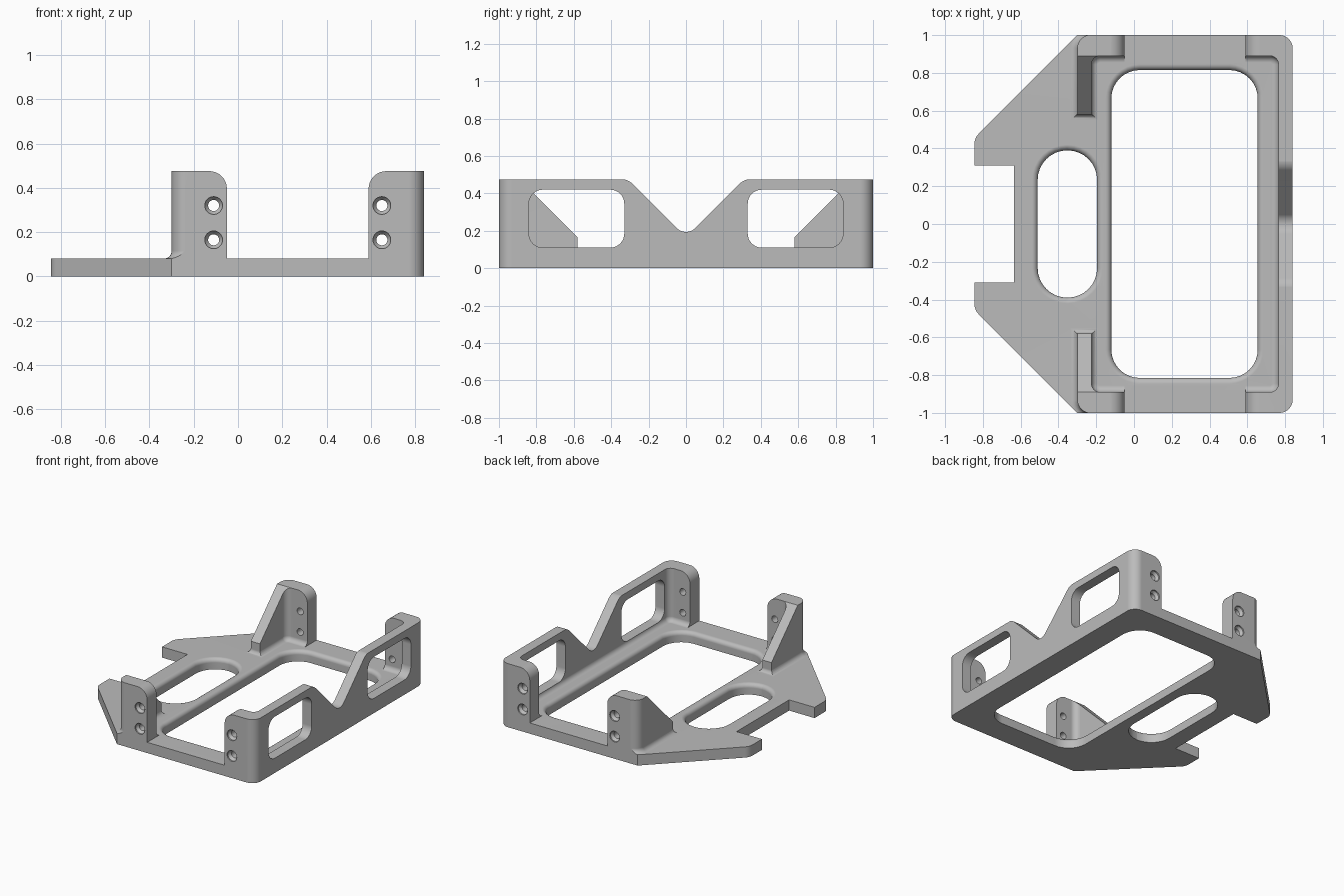
import bpy, bmesh, math
from mathutils import Vector

if "Cube" in bpy.data.objects:
    bpy.data.objects.remove(bpy.data.objects["Cube"], do_unlink=True)

FLOOR, TOP, FILLET = 0.08, 0.475, 0.035

grey = bpy.data.materials.new("machined grey")
grey.use_nodes = True
grey.diffuse_color = (0.5, 0.5, 0.5, 1)
grey.node_tree.nodes["Principled BSDF"].inputs["Base Color"].default_value = (0.5, 0.5, 0.5, 1)


def rounded(corners, seg=8):
    """Counter-clockwise polygon; each corner is (a, b) or (a, b, radius)."""
    out = []
    for i, c in enumerate(corners):
        p = Vector(c[:2])
        if len(c) == 2:
            out.append(p)
            continue
        u = (Vector(corners[i - 1][:2]) - p).normalized()
        v = (Vector(corners[(i + 1) % len(corners)][:2]) - p).normalized()
        half = u.angle(v) / 2
        centre = p + (u + v).normalized() * c[2] / math.sin(half)
        tangent = c[2] / math.tan(half)
        start, end = p + u * tangent - centre, p + v * tangent - centre
        sweep = start.angle(end)
        for k in range(seg + 1):
            t = k / seg
            out.append(centre + (start * math.sin((1 - t) * sweep)
                                 + end * math.sin(t * sweep)) / math.sin(sweep))
    return out


def rect(a0, a1, b0, b1, r):
    return rounded([(a0, b0, r), (a1, b0, r), (a1, b1, r), (a0, b1, r)])


def grow(loop, d):
    """Offset a counter-clockwise loop outward by d."""
    out = []
    for i, p in enumerate(loop):
        e, f = (p - loop[i - 1]).normalized(), (loop[(i + 1) % len(loop)] - p).normalized()
        n, m = Vector((e.y, -e.x)), Vector((f.y, -f.x))
        out.append(p + (n + m) * d / (1 + n.dot(m)))
    return out


def loft(name, loop, layers, axis="z"):
    """Stack copies of the loop; each layer is (outward offset, position on axis)."""
    place = {"x": lambda p, h: (h, p.x, p.y), "y": lambda p, h: (p.x, h, p.y),
             "z": lambda p, h: (p.x, p.y, h)}[axis]
    bm = bmesh.new()
    rings = [[bm.verts.new(place(p, h)) for p in (grow(loop, d) if d else loop)]
             for d, h in layers]
    n = len(loop)
    for low, high in zip(rings, rings[1:]):
        for i in range(n):
            j = (i + 1) % n
            bm.faces.new((low[i], low[j], high[j], high[i]))
    bm.faces.new(rings[0][::-1])
    bm.faces.new(rings[-1])
    bmesh.ops.recalc_face_normals(bm, faces=bm.faces)
    mesh = bpy.data.meshes.new(name)
    bm.to_mesh(mesh)
    bm.free()
    ob = bpy.data.objects.new(name, mesh)
    bpy.context.collection.objects.link(ob)
    mesh.materials.append(grey)
    return ob


def cut(loop, layers, axis="z"):
    tool = loft("cutter", loop, layers, axis)
    tool.hide_render = True
    mod = frame.modifiers.new("cut", "BOOLEAN")
    mod.operation, mod.solver, mod.object = "DIFFERENCE", "EXACT", tool
    bpy.context.view_layer.objects.active = frame
    bpy.ops.object.modifier_apply(modifier=mod.name)
    bpy.data.objects.remove(tool, do_unlink=True)


def quarter(steps=6):
    return [k / steps * math.pi / 2 for k in range(steps + 1)]


# Layer stacks: pocket with a filleted floor edge, and hole with a rounded upper rim
pocket = [(-FILLET * (1 - math.sin(t)), FLOOR + FILLET * (1 - math.cos(t))) for t in quarter()]
pocket.append((0, 0.7))
RIM = 0.03
rim_hole = [(0, -0.1)] + [(RIM * (1 - math.cos(t)), FLOOR - RIM + RIM * math.sin(t))
                          for t in quarter()] + [(RIM, 0.1)]

# Full-height block with the outline of the base plate
half = [(0.84, 1, 0.07), (-0.30, 1), (-0.845, 0.455, 0.08), (-0.845, 0.31), (-0.635, 0.31)]
mirrored = [(c[0], -c[1], *c[2:]) for c in reversed(half)]
frame = loft("mounting_frame", rounded(half + mirrored), [(0, 0), (0, TOP)])

# Low tongue plate on the left, leaving rounded bracket corners
cut(rounded([(-1.2, -1.1), (-0.1, -1.1), (-0.1, -1.001), (-0.30, -1.001, 0.07),
             (-0.30, 1.001, 0.07), (-0.1, 1.001), (-0.1, 1.1), (-1.2, 1.1)]), pocket)

# Central pocket
cut(rect(-0.225, 0.765, -0.89, 0.89, 0.045), pocket)

# Opening between the sloped ribs
cut(rounded([(-0.58, FLOOR, 0.03), (0.58, FLOOR, 0.03), (0.58, 0.165),
             (1.0, 0.585), (-1.0, 0.585), (-0.58, 0.165)]), [(0, -1.2), (0, -0.1)], "x")

# Openings between the flanges, front and back
cut(rounded([(-0.05, FLOOR), (0.59, FLOOR), (0.59, TOP + 0.0005, 0.08), (0.72, TOP + 0.0005),
             (0.72, 0.7), (-0.18, 0.7), (-0.18, TOP + 0.0005), (-0.05, TOP + 0.0005, 0.08)]),
    [(0, -1.2), (0, 1.2)], "y")

# V notch and two windows in the long wall
cut(rounded([(0, 0.165, 0.07), (0.31, TOP + 0.0005, 0.08), (0.5, TOP + 0.0005), (0.5, 0.7),
             (-0.5, 0.7), (-0.5, TOP + 0.0005), (-0.31, TOP + 0.0005, 0.08)]),
    [(0, 0.7), (0, 1)], "x")
for a, b in ((-0.84, -0.33), (0.33, 0.84)):
    cut(rect(a, b, 0.11, 0.42, 0.075), [(0, 0.7), (0, 1)], "x")

# Large base opening and the hand slot
cut(rect(-0.12, 0.655, -0.815, 0.815, 0.15), rim_hole)
cut(rect(-0.51, -0.195, -0.39, 0.39, 0.157), rim_hole)

# Countersunk screw holes in the four flanges
for x in (-0.11, 0.65):
    for z in (0.165, 0.32):
        ring = [Vector((x + 0.025 * math.cos(k * math.pi / 12),
                        z + 0.025 * math.sin(k * math.pi / 12))) for k in range(24)]
        for s in (-1, 1):
            cut(ring, [(0, s * 0.8), (0, s * 0.97), (0.015, s * 0.99), (0.015, s * 1.1)], "y")

# Clean shading: smooth fillets, crisp edges
bpy.ops.object.select_all(action="DESELECT")
frame.select_set(True)
bpy.context.view_layer.objects.active = frame
bpy.ops.object.shade_smooth_by_angle(angle=math.radians(30))
weighted = frame.modifiers.new("weighted normals", "WEIGHTED_NORMAL")
weighted.keep_sharp = True
